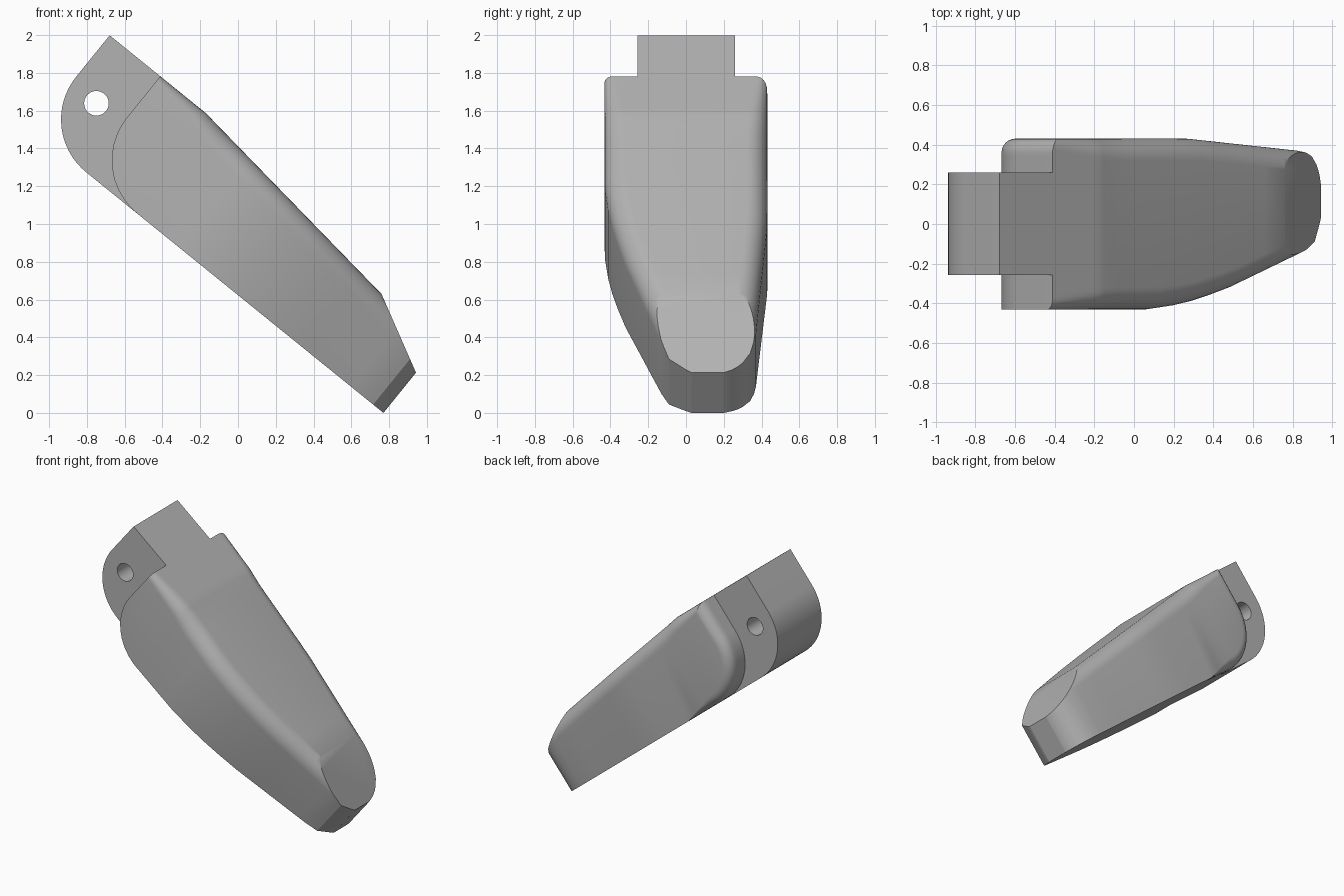
import bpy, bmesh, math
from mathutils import Matrix, Vector

if "Cube" in bpy.data.objects:
    bpy.data.objects.remove(bpy.data.objects["Cube"], do_unlink=True)

# Part frame: s runs back from the tip, y sideways, v up from the flat underside
FRAME = Matrix(((-0.777, 0, 0.629, 0.77), (0, 1, 0, 0), (0.629, 0, 0.777, 0), (0, 0, 0, 1)))
ARC, SHOULDER, TAB_ARC = 0.36, 1.68, 2.025   # heel radius and arc centres
TOP, BREAK = 0.642, 1.73                     # crown height, start of its slope

grey = bpy.data.materials.new("light_grey")
grey.use_nodes = True
grey.diffuse_color = (0.45, 0.45, 0.45, 1)
grey.node_tree.nodes["Principled BSDF"].inputs["Base Color"].default_value = grey.diffuse_color


def finish(bm, name):
    """Move a part out of its own frame and make it a smooth shaded object."""
    bmesh.ops.transform(bm, matrix=FRAME, verts=bm.verts)
    bmesh.ops.recalc_face_normals(bm, faces=bm.faces)
    mesh = bpy.data.meshes.new(name)
    bm.to_mesh(mesh)
    bm.free()
    mesh.materials.append(grey)
    obj = bpy.data.objects.new(name, mesh)
    bpy.context.collection.objects.link(obj)
    return obj


def activate(obj):
    bpy.ops.object.select_all(action='DESELECT')
    obj.select_set(True)
    bpy.context.view_layer.objects.active = obj


def interp(path, s):
    for (a, ya), (b, yb) in zip(path, path[1:]):
        if s <= b:
            return ya + (yb - ya) * (s - a) / (b - a)
    return path[-1][1]


def drop(d, r):
    """Depth of a round of radius r at inset d."""
    return r - math.sqrt(max(0, r * r - (r - d) ** 2)) if d < r else 0


# Body: a loft with plan outlines for both sides
right_edge = [(0, 0.03), (0.015, 0), (0.07, -0.09), (0.16, -0.13), (0.72, -0.32),
              (0.87, -0.36), (1.0, -0.39), (1.13, -0.412), (1.3, -0.43), (2.1, -0.432)]
left_edge = [(0, 0.2), (0.02, 0.26), (0.05, 0.3), (0.1, 0.34), (0.16, 0.36),
             (0.22, 0.37), (1.03, 0.432), (2.1, 0.43)]
stations = [0, 0.015, 0.03, 0.05, 0.07, 0.1, 0.16, 0.22, 0.4, 0.55, 0.72,
            0.87, 1.0, 1.13, 1.3, 1.4, 1.5, 1.6, SHOULDER]
stations += [SHOULDER + ARC * math.sin(math.radians(a)) for a in (4, 8, 15, 25, 35, 45, 55, 65, 75, 83, 90)]

bm = bmesh.new()
lower, upper = [], []
steps = 8
for s0 in stations:
    yr, yl = interp(right_edge, s0), interp(left_edge, s0)
    edge = min(0.11, (yl - yr) * 0.45)
    round_top = min(edge, interp([(0, 0.11), (1.6, 0.11), (2.04, 0.045)], s0))
    insets = [edge * (1 - math.cos(math.pi / 2 * k / steps)) for k in range(steps + 1)]
    columns = [(yr + d, d, 0) for d in insets]
    # the left heel edge is rounded, the right one stays sharp
    columns += [(yl - d, d, drop(d, 0.07)) for d in reversed(insets)]
    low, up = [], []
    for y, d, g in columns:
        if s0 <= SHOULDER:
            s, v = s0, g * max(0, (s0 - 1.4) / (SHOULDER - 1.4))
        else:
            sine = min(1, (s0 - SHOULDER) / ARC)
            s = SHOULDER + (ARC - g) * sine
            v = ARC - (ARC - g) * math.sqrt(1 - sine * sine)
        low.append(bm.verts.new((s, y, v)))
        crown = TOP - 0.12 * max(0, BREAK - s)
        up.append(bm.verts.new((s, y, crown - drop(d, round_top))))
    lower.append(low)
    upper.append(up)


def skin(a, b):
    for j in range(len(a) - 1):
        bm.faces.new((a[j], a[j + 1], b[j + 1], b[j]))


for i in range(len(stations) - 1):
    skin(lower[i], lower[i + 1])
    skin(upper[i], upper[i + 1])
for end in (0, -1):
    skin(lower[end], upper[end])
    skin([row[end] for row in lower], [row[end] for row in upper])

# Flat slanted cut across the tip
cut = bmesh.ops.bisect_plane(bm, geom=bm.verts[:] + bm.edges[:] + bm.faces[:], dist=1e-5,
                             plane_co=(0, 0, 0.274), plane_no=Vector((-0.209, 0, 0.404)).normalized(),
                             clear_outer=True)
rim = [e for e in cut["geom_cut"] if isinstance(e, bmesh.types.BMEdge)]
bmesh.ops.edgeloop_fill(bm, edges=rim)
body = finish(bm, "body")

# Hinge tab: side profile pulled across the width, meeting the heel of the body
profile = [(SHOULDER, 0), (SHOULDER + ARC, ARC), (SHOULDER + ARC, TOP), (TAB_ARC + ARC, TOP)]
for k in range(17):
    a = math.pi / 2 * (1 - k / 16)
    profile.append((TAB_ARC + ARC * math.sin(a), ARC - ARC * math.cos(a)))
bm = bmesh.new()
side = bm.faces.new([bm.verts.new((s, -0.257, v)) for s, v in profile])
pull = bmesh.ops.extrude_face_region(bm, geom=[side])
bmesh.ops.translate(bm, vec=(0, 0.516, 0), verts=[v for v in pull["geom"] if isinstance(v, bmesh.types.BMVert)])
tab = finish(bm, "hinge_tab")

# Pin hole through the tab
bm = bmesh.new()
bmesh.ops.create_cone(bm, cap_ends=True, segments=40, radius1=0.065, radius2=0.065, depth=1,
                      matrix=Matrix.Translation((2.213, 0, 0.318)) @ Matrix.Rotation(math.pi / 2, 4, 'X'))
cutter = finish(bm, "pin_hole_cutter")
cutter.hide_render = True
hole = tab.modifiers.new("pin_hole", 'BOOLEAN')
hole.operation, hole.solver, hole.object = 'DIFFERENCE', 'EXACT', cutter
activate(tab)
bpy.ops.object.modifier_apply(modifier=hole.name)
bpy.data.objects.remove(cutter, do_unlink=True)

for part in (body, tab):
    activate(part)
    bpy.ops.object.shade_smooth_by_angle(angle=math.radians(30))
